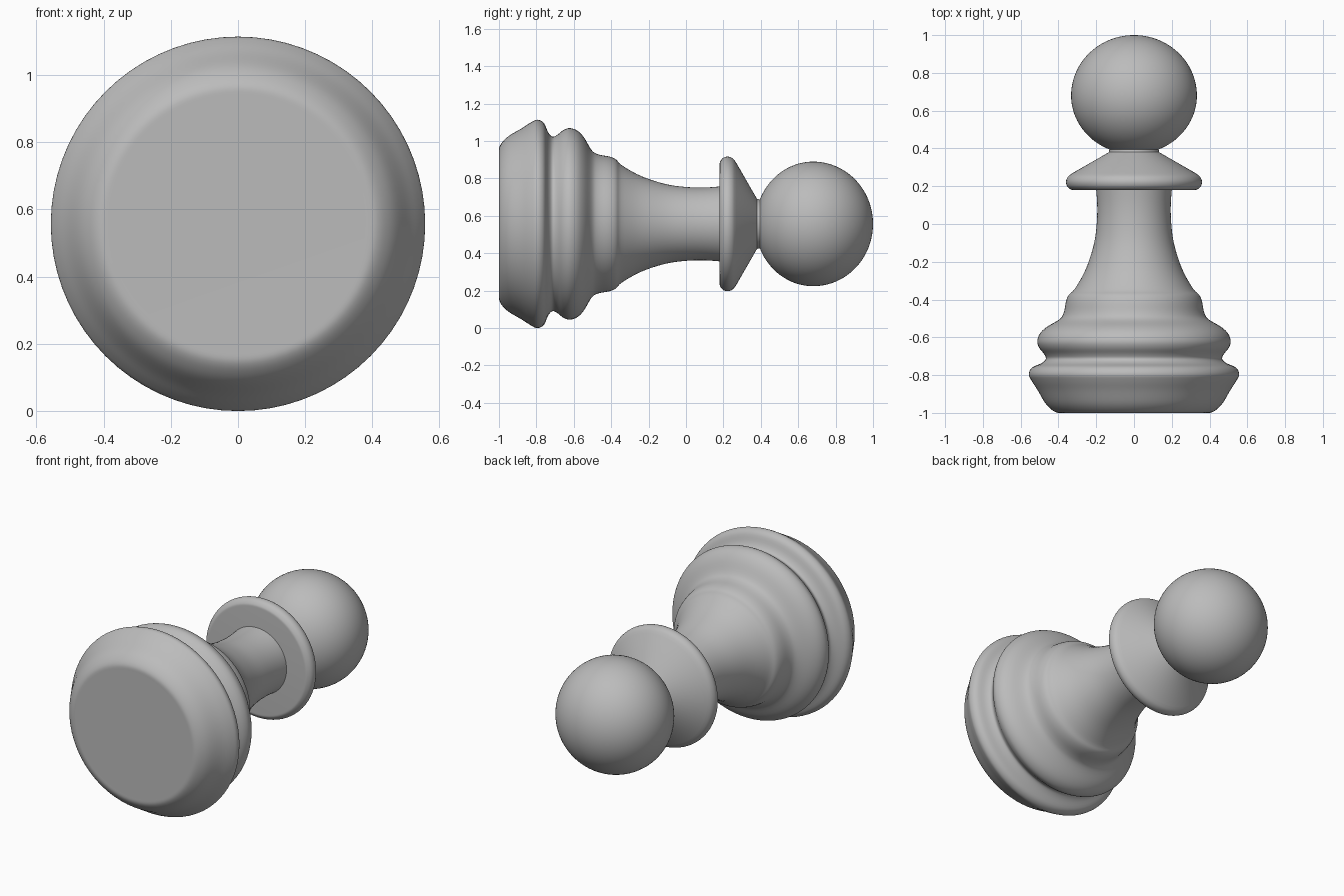
import bpy
import bmesh
import math
from mathutils import Vector

AXIS_HEIGHT = 0.557
SEGMENTS = 72

default_cube = bpy.data.objects.get("Cube")
if default_cube:
    bpy.data.objects.remove(default_cube, do_unlink=True)

grey = bpy.data.materials.new("plain_grey")
grey.use_nodes = True
colour = (0.5, 0.5, 0.5, 1.0)
grey.diffuse_color = colour
grey.node_tree.nodes["Principled BSDF"].inputs["Base Color"].default_value = colour


def smooth_profile(points, steps=4):
    """Run a smooth curve through (y, radius) points."""
    pts = [Vector(p) for p in points]
    pts = [pts[0]] + pts + [pts[-1]]
    result = []
    for a, b, c, d in zip(pts, pts[1:], pts[2:], pts[3:]):
        for i in range(steps):
            t = i / steps
            result.append(0.5 * (2 * b + (c - a) * t
                          + (2 * a - 5 * b + 4 * c - d) * t ** 2
                          + (3 * b - a - 3 * c + d) * t ** 3))
    return result + [pts[-1]]


def lathe(name, profile):
    """Turn a (y, radius) profile around the long axis, closing both ends."""
    points = [(profile[0][0], 0)] + list(profile) + [(profile[-1][0], 0)]
    bm = bmesh.new()
    verts = [bm.verts.new((max(r, 0), y, 0)) for y, r in points]
    edges = [bm.edges.new(pair) for pair in zip(verts, verts[1:])]
    bmesh.ops.spin(bm, geom=verts + edges, cent=(0, 0, 0), axis=(0, 1, 0),
                   angle=math.tau, steps=SEGMENTS, use_duplicate=False)
    bmesh.ops.remove_doubles(bm, verts=bm.verts, dist=0.0002)
    bmesh.ops.recalc_face_normals(bm, faces=bm.faces)
    mesh = bpy.data.meshes.new(name)
    bm.to_mesh(mesh)
    bm.free()
    mesh.materials.append(grey)
    obj = bpy.data.objects.new(name, mesh)
    obj.location.z = AXIS_HEIGHT
    bpy.context.collection.objects.link(obj)
    bpy.ops.object.select_all(action="DESELECT")
    obj.select_set(True)
    bpy.context.view_layer.objects.active = obj
    bpy.ops.object.shade_smooth_by_angle(angle=math.radians(40))
    return obj


# Stepped base and waisted stem
lathe("base_and_stem", smooth_profile([
    (-1, 0.38), (-0.998, 0.41), (-0.98, 0.44), (-0.945, 0.472),
    (-0.88, 0.51), (-0.83, 0.542), (-0.795, 0.557), (-0.76, 0.54),
    (-0.737, 0.49), (-0.715, 0.467), (-0.69, 0.475), (-0.655, 0.502),
    (-0.62, 0.512), (-0.58, 0.498), (-0.545, 0.462), (-0.505, 0.395),
    (-0.47, 0.372), (-0.41, 0.36), (-0.375, 0.345), (-0.345, 0.315),
    (-0.26, 0.265), (-0.17, 0.23), (-0.08, 0.207), (0.02, 0.196),
    (0.11, 0.195), (0.2, 0.202)]))

# Flat-bottomed collar with a rounded rim and a conical top
lathe("collar", smooth_profile([
    (0.18, 0.32), (0.183, 0.335), (0.2, 0.354), (0.225, 0.36),
    (0.25, 0.35), (0.268, 0.328)]) + [(0.38, 0.133), (0.41, 0.128)])

# Rounded head, slightly shorter than it is wide
head = []
for i in range(49):
    angle = math.pi * i / 48
    along = -math.cos(angle)
    head.append((0.68 + along * (0.31 if along < 0 else 0.32),
                 0.333 * math.sin(angle)))
lathe("head", head)
